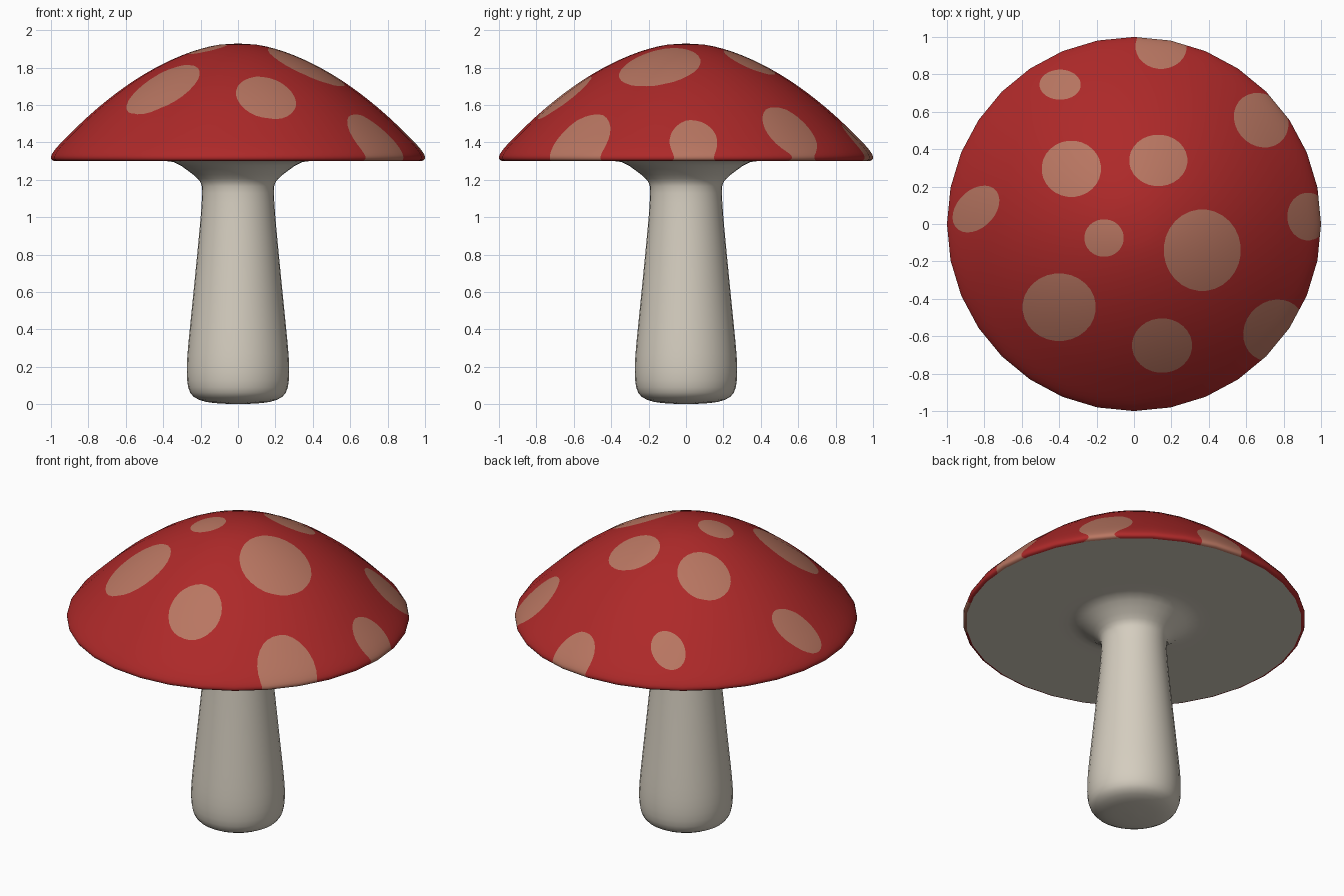
import bpy, bmesh, math
from mathutils import Vector

if "Cube" in bpy.data.objects:
    bpy.data.objects.remove(bpy.data.objects["Cube"])

SIDES = 32


def material(name, rgb):
    m = bpy.data.materials.new(name)
    m.diffuse_color = (*rgb, 1)
    m.use_nodes = True
    m.node_tree.nodes["Principled BSDF"].inputs["Base Color"].default_value = m.diffuse_color
    return m


red = material("cap red", (0.42, 0.022, 0.022))
tan = material("spot tan", (0.48, 0.18, 0.12))
cream = material("stem cream", (0.66, 0.61, 0.52))


def smooth_profile(pts, steps=2):
    """Catmull-Rom refinement of an (r, z) profile."""
    p = [Vector(q) for q in pts]
    out = []
    for i in range(len(p) - 1):
        a, b, c, d = p[max(i - 1, 0)], p[i], p[i + 1], p[min(i + 2, len(p) - 1)]
        for s in range(steps):
            t = s / steps
            out.append(0.5 * (2 * b + (c - a) * t + (2 * a - 5 * b + 4 * c - d) * t * t
                              + (3 * b - a - 3 * c + d) * t ** 3))
    return out + [p[-1]]


def lathe(profile):
    """Spin a profile, listed from top to bottom, around z."""
    bm = bmesh.new()
    rings = []
    for r, z in profile:
        rings.append([bm.verts.new((r * math.cos(a), r * math.sin(a), z))
                      for a in (2 * math.pi * k / SIDES for k in range(SIDES))])
    for u, v in zip(rings, rings[1:]):
        for k in range(SIDES):
            n = (k + 1) % SIDES
            bm.faces.new((u[k], v[k], v[n], u[n]))
    bmesh.ops.remove_doubles(bm, verts=bm.verts, dist=1e-5)
    for f in bm.faces:
        f.smooth = True
    return bm


def finish(bm, name, mats):
    me = bpy.data.meshes.new(name)
    bm.to_mesh(me)
    bm.free()
    for m in mats:
        me.materials.append(m)
    ob = bpy.data.objects.new(name, me)
    bpy.context.collection.objects.link(ob)
    return ob


# Stem flaring into the flat underside of the cap
stem = [(0.98, 1.30), (0.7, 1.30), (0.45, 1.30), (0.345, 1.295), (0.27, 1.25), (0.215, 1.205),
        (0.193, 1.165), (0.194, 1.08), (0.205, 0.94), (0.23, 0.68), (0.256, 0.42), (0.27, 0.27),
        (0.274, 0.17), (0.266, 0.09), (0.238, 0.04), (0.17, 0.012), (0.08, 0.003), (0, 0.0)]
finish(lathe(smooth_profile(stem)), "stem_and_underside", [cream])

# Domed cap
cap_profile = smooth_profile([
    (0, 1.928), (0.1, 1.922), (0.2, 1.90), (0.3, 1.865), (0.4, 1.82), (0.5, 1.765), (0.6, 1.70),
    (0.7, 1.625), (0.8, 1.54), (0.9, 1.445), (0.96, 1.383), (0.99, 1.345), (1.0, 1.322),
    (0.995, 1.306), (0.98, 1.30)])
cap = lathe(cap_profile)

# Spots seen from above: x, y, half-width, half-height, turn in degrees
spots = [(-0.395, 0.745, 0.11, 0.08, 0), (0.145, 0.95, 0.137, 0.12, 0),
         (0.68, 0.555, 0.155, 0.135, -45), (-0.335, 0.295, 0.158, 0.15, 0),
         (0.13, 0.34, 0.155, 0.137, 0), (-0.845, 0.08, 0.145, 0.10, 45),
         (-0.16, -0.075, 0.105, 0.10, 0), (0.365, -0.14, 0.205, 0.217, 0),
         (0.93, 0.04, 0.11, 0.127, 0), (-0.4, -0.445, 0.195, 0.18, 0),
         (0.15, -0.65, 0.16, 0.145, 0), (0.75, -0.57, 0.175, 0.155, 45)]


def cut_spot(bm, x, y, a, b, turn, n=28):
    """Slice an ellipse out of the cap faces with upright planes and colour it."""
    big = max(a, b)
    inside = [f for f in bm.faces
              if min(v.co.x for v in f.verts) < x + big and max(v.co.x for v in f.verts) > x - big
              and min(v.co.y for v in f.verts) < y + big and max(v.co.y for v in f.verts) > y - big]
    ca, sa = math.cos(math.radians(turn)), math.sin(math.radians(turn))
    for k in range(n):
        t = 2 * math.pi * k / n
        u, w = a * math.cos(t), b * math.sin(t)
        co = Vector((x + u * ca - w * sa, y + u * sa + w * ca, 0))
        p, q = math.cos(t) / a, math.sin(t) / b
        no = Vector((p * ca - q * sa, p * sa + q * ca, 0)).normalized()
        geom = set(inside)
        for f in inside:
            geom.update(f.verts)
            geom.update(f.edges)
        res = bmesh.ops.bisect_plane(bm, geom=list(geom), dist=1e-5, plane_co=co, plane_no=no)
        inside = [f for f in res["geom"] if isinstance(f, bmesh.types.BMFace)
                  and (f.calc_center_median() - co).dot(no) < 0]
    for f in inside:
        f.material_index = 1


for s in spots:
    cut_spot(cap, *s)
cap_ob = finish(cap, "cap", [red, tan])

# Keep the cap's shading round across the spot cuts: normals from the profile
slopes = []
for i in range(len(cap_profile)):
    d = cap_profile[min(i + 1, len(cap_profile) - 1)] - cap_profile[max(i - 1, 0)]
    slopes.append(Vector((-d.y, d.x)).normalized())
slopes[0] = Vector((0, 1))


def cap_normal(co):
    nrm = slopes[-1]
    for i in range(len(cap_profile) - 1):
        hi, lo = cap_profile[i].y, cap_profile[i + 1].y
        if co.z >= lo - 1e-6 and hi > lo:
            t = min(max((hi - co.z) / (hi - lo), 0), 1)
            nrm = slopes[i].lerp(slopes[i + 1], t)
            break
    ang = math.atan2(co.y, co.x)
    return Vector((nrm.x * math.cos(ang), nrm.x * math.sin(ang), nrm.y)).normalized()


cap_ob.data.normals_split_custom_set_from_vertices([cap_normal(v.co) for v in cap_ob.data.vertices])
